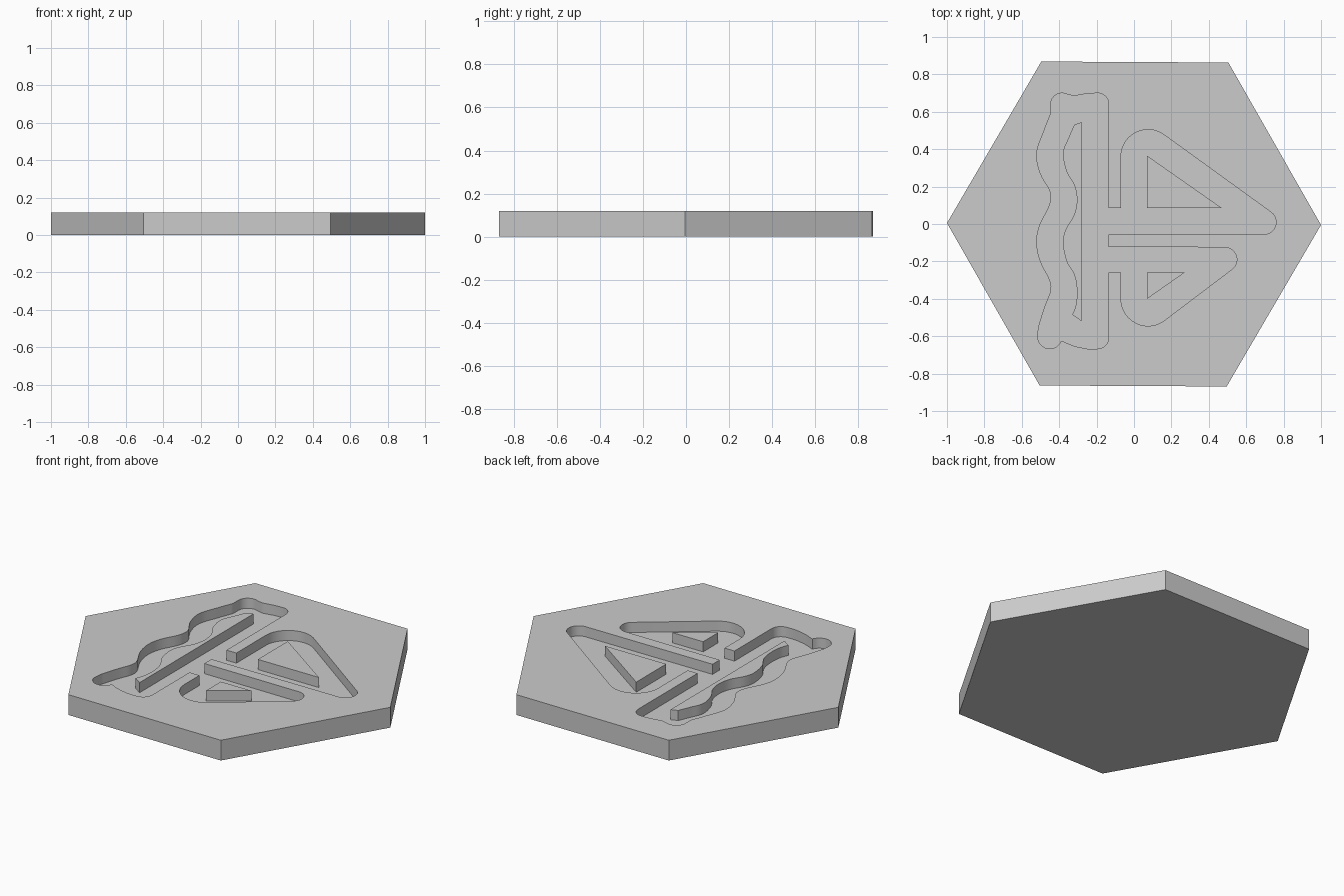
import bpy
import bmesh
from math import cos, sin, radians
from mathutils import Vector

THICK, FLOOR = 0.12, 0.06

cube = bpy.data.objects.get("Cube")
if cube:
    bpy.data.objects.remove(cube, do_unlink=True)


def arc(cx, cy, r, start, end, steps=12):
    """Points along a circular arc, angles in degrees."""
    angles = [radians(start + (end - start) * i / steps) for i in range(steps + 1)]
    return [(cx + r * cos(a), cy + r * sin(a)) for a in angles]


def smooth_path(points, steps=5):
    """Smooth curve through the given points."""
    p = [Vector(q) for q in [points[0]] + points + [points[-1]]]
    out = []
    for a, b, c, d in zip(p, p[1:], p[2:], p[3:]):
        for i in range(steps):
            t = i / steps
            out.append(tuple(0.5 * (2 * b + (c - a) * t
                                    + (2 * a - 5 * b + 4 * c - d) * t * t
                                    + (3 * b - a - 3 * c + d) * t ** 3)))
    return out + [tuple(points[-1])]


# Hexagonal tile outline, turned very slightly
hexagon = arc(0, 0, 1, -0.3, 299.7, 5)

# Outer boundary of the engraved boat: lower sail, upper sail, bow, hull, stern
hull_wave = smooth_path([
    (-0.445, 0.59), (-0.48, 0.50), (-0.52, 0.38), (-0.50, 0.27), (-0.45, 0.18),
    (-0.445, 0.13), (-0.46, 0.08), (-0.505, -0.01), (-0.52, -0.10), (-0.50, -0.20),
    (-0.45, -0.30), (-0.445, -0.36), (-0.475, -0.44), (-0.51, -0.55)])
groove = (
    [(-0.135, -0.26), (-0.07, -0.26)]
    + arc(0.075, -0.40, 0.145, 180, 307)
    + arc(0.485, -0.19, 0.065, -53, 90)
    + [(-0.135, -0.122), (-0.135, -0.055)]
    + arc(0.695, 0.01, 0.065, -90, 55)
    + arc(0.075, 0.36, 0.145, 55, 180)
    + [(-0.07, 0.085), (-0.135, 0.085)]
    + arc(-0.195, 0.64, 0.06, 0, 90, 8)
    + smooth_path([(-0.25, 0.697), (-0.32, 0.685)])
    + arc(-0.385, 0.64, 0.06, 60, 180, 8)
    + hull_wave
    + arc(-0.45, -0.602, 0.065, 180, 340, 10)
    + smooth_path([(-0.38, -0.627), (-0.32, -0.652), (-0.25, -0.667)])
    + arc(-0.195, -0.607, 0.06, -90, 0, 8))

# Raised islands left inside the groove
hull_island = smooth_path([
    (-0.32, 0.53), (-0.35, 0.46), (-0.38, 0.38), (-0.36, 0.28), (-0.32, 0.21),
    (-0.305, 0.13), (-0.32, 0.05), (-0.365, -0.03), (-0.38, -0.10), (-0.36, -0.20),
    (-0.32, -0.27), (-0.305, -0.35), (-0.31, -0.43), (-0.33, -0.485)])
hull_island += [(-0.28, -0.52), (-0.28, 0.545)]
upper_sail = [(0.07, 0.365), (0.07, 0.085), (0.47, 0.085)]
lower_sail = [(0.07, -0.40), (0.27, -0.26), (0.07, -0.26)]

bm = bmesh.new()


def wall(loop, low):
    """Vertical wall along a closed loop; returns its lower and upper edges."""
    rings = [[bm.verts.new((x, y, z)) for x, y in loop] for z in (low, THICK)]
    n = len(loop)
    for i in range(n):
        j = (i + 1) % n
        bm.faces.new((rings[0][i], rings[0][j], rings[1][j], rings[1][i]))
    return [[bm.edges.get((r[i], r[(i + 1) % n])) for i in range(n)] for r in rings]


def fill(*edge_loops):
    """Flat face bounded by the first loop, with the others as holes."""
    bmesh.ops.triangle_fill(bm, edges=sum(edge_loops, []), use_beauty=True,
                            use_dissolve=False, normal=(0, 0, 1))


# Walls, then underside, top, groove floor and island tops
hex_low, hex_top = wall(hexagon, 0)
groove_low, groove_top = wall(groove, FLOOR)
islands = [wall(loop, FLOOR) for loop in (hull_island, upper_sail, lower_sail)]
fill(hex_low)
fill(hex_top, groove_top)
fill(groove_low, *[low for low, top in islands])
for low, top in islands:
    fill(top)
bmesh.ops.recalc_face_normals(bm, faces=bm.faces[:])

mesh = bpy.data.meshes.new("hexagonal_tile")
bm.to_mesh(mesh)
bm.free()
tile = bpy.data.objects.new("hexagonal_tile", mesh)
bpy.context.collection.objects.link(tile)

# Plain grey finish
grey = bpy.data.materials.new("plain_grey")
grey.use_nodes = True
colour = (0.6, 0.6, 0.6, 1)
grey.diffuse_color = colour
grey.node_tree.nodes["Principled BSDF"].inputs["Base Color"].default_value = colour
mesh.materials.append(grey)

bpy.ops.object.select_all(action='DESELECT')
tile.select_set(True)
bpy.context.view_layer.objects.active = tile
bpy.ops.object.shade_smooth_by_angle(angle=radians(30))
